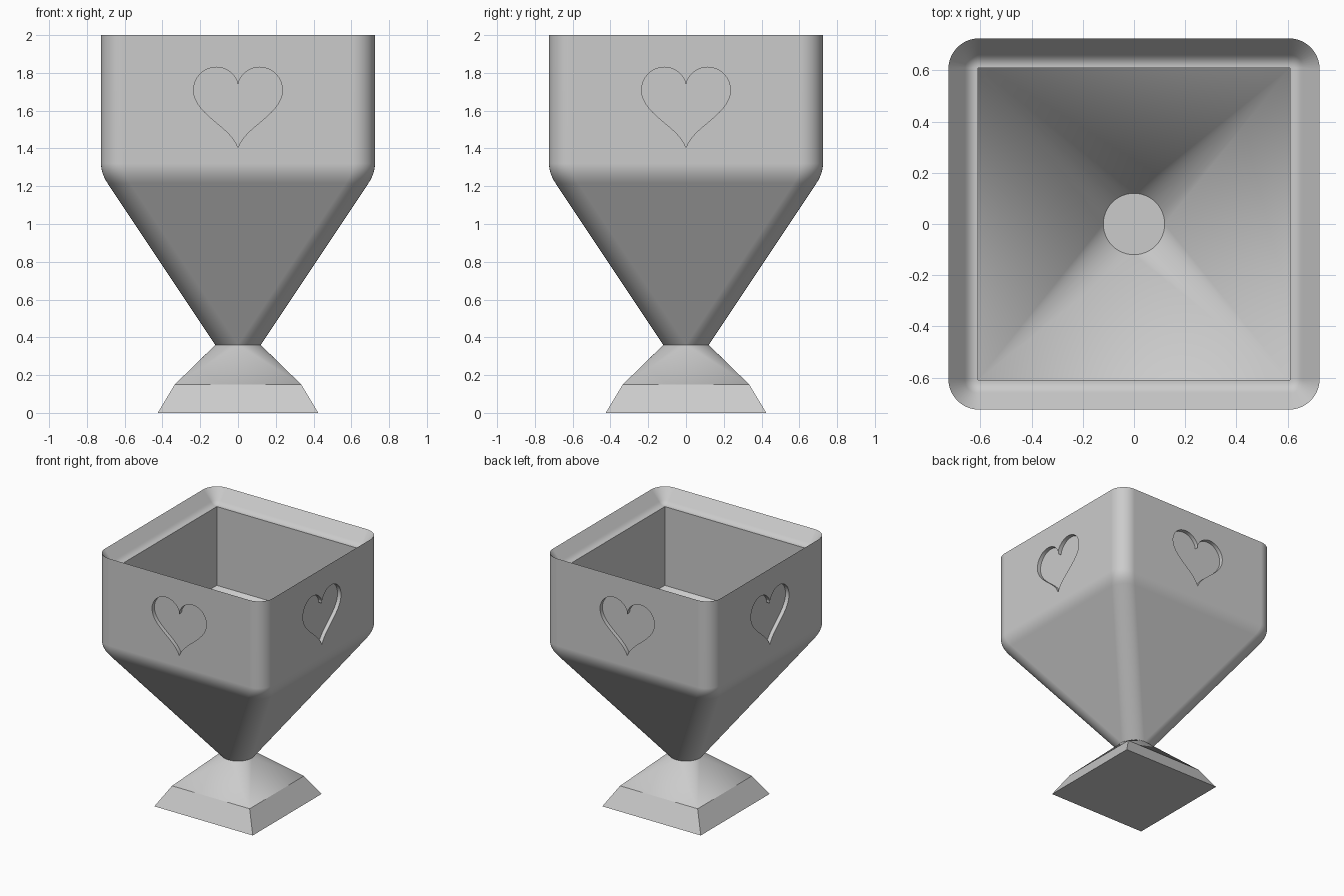
import bpy, bmesh, math
from mathutils import Vector, Matrix

cube = bpy.data.objects.get("Cube")
if cube:
    bpy.data.objects.remove(cube, do_unlink=True)

ARC = 12  # segments per rounded corner

gray = bpy.data.materials.new("light_gray")
gray.use_nodes = True
gray.diffuse_color = (0.6, 0.6, 0.6, 1)
gray.node_tree.nodes["Principled BSDF"].inputs["Base Color"].default_value = gray.diffuse_color


def bezier(points, steps):
    """Sample a Bezier curve of any degree."""
    degree = len(points) - 1
    out = []
    for s in range(steps + 1):
        t = s / steps
        out.append(sum((Vector(p) * (math.comb(degree, i) * t**i * (1 - t)**(degree - i))
                        for i, p in enumerate(points)), Vector((0,) * len(points[0]))))
    return out


def ring(bm, half, radius, z):
    """Rounded square; zero radius is a sharp square, radius = half is a circle."""
    verts = []
    for corner in range(4):
        start = corner * math.pi / 2
        cx = (half - radius) * math.sqrt(2) * math.cos(start + math.pi / 4)
        cy = (half - radius) * math.sqrt(2) * math.sin(start + math.pi / 4)
        for i in range(ARC + 1):
            a = start + i / ARC * math.pi / 2
            verts.append(bm.verts.new((cx + radius * math.cos(a), cy + radius * math.sin(a), z)))
    return verts


def make_object(name, bm):
    bmesh.ops.recalc_face_normals(bm, faces=bm.faces[:])
    mesh = bpy.data.meshes.new(name)
    bm.to_mesh(mesh)
    bm.free()
    mesh.materials.append(gray)
    obj = bpy.data.objects.new(name, mesh)
    bpy.context.collection.objects.link(obj)
    return obj


def loft(name, sections, cap_end=True):
    """Skin a list of (half width, corner radius, height) sections."""
    bm = bmesh.new()
    rings = [ring(bm, *s) for s in sections]
    count = len(rings[0])
    for low, high in zip(rings, rings[1:]):
        for i in range(count):
            j = (i + 1) % count
            bm.faces.new((low[i], low[j], high[j], high[i]))
    bm.faces.new(rings[0])
    if cap_end:
        bm.faces.new(rings[-1])
    bmesh.ops.remove_doubles(bm, verts=bm.verts[:], dist=0.00002)
    return make_object(name, bm)


def activate(obj):
    bpy.ops.object.select_all(action="DESELECT")
    obj.select_set(True)
    bpy.context.view_layer.objects.active = obj


def smooth(obj):
    activate(obj)
    bpy.ops.object.shade_smooth_by_angle(angle=math.radians(12))


# Foot: square base blending into a round neck
foot = loft("foot", [(0.425, 0, 0), (0.335, 0, 0.15), (0.12, 0.12, 0.36)], cap_end=False)

# Bowl: outer taper, rounded shoulder, upright wall, sloped lip, hollow inside
R = 0.12
outside = [(R, R, 0.36)]
outside += bezier([(0.69, R, 1.215), (0.725, R, 1.267), (0.725, R, 1.32)], 6)
outside += [(0.725, R, 2)]
lip = bezier([(0.66, 0.05, 1.92), (0.64, 0.03, 1.895), (0.615, 0.005, 1.895)], 8)
inside = [(0.61, 0, 1.895), (0.61, 0, 1.28), (R, R, 0.56)]
bowl = loft("bowl", outside + lip + inside)

# Heart outline: round lobe, then a curve running down to the point
half_heart = [(0, 1.73)]
for i in range(17):
    a = math.radians(160 - 10 * i)
    half_heart.append((0.115 + 0.12 * math.cos(a), 1.71 + 0.12 * math.sin(a)))
half_heart += [tuple(p) for p in bezier(
    [(0.235, 1.71), (0.235, 1.58), (0.04, 1.52), (0, 1.405)], 14)[1:]]
heart = half_heart + [(-x, z) for x, z in reversed(half_heart[1:-1])]

# Heart recesses on all four sides
bm = bmesh.new()
for side in range(4):
    turn = Matrix.Rotation(side * math.pi / 2, 3, "Z")
    front = [bm.verts.new(turn @ Vector((x, -0.8, z))) for x, z in heart]
    back = [bm.verts.new(turn @ Vector((x, -0.695, z))) for x, z in heart]
    bm.faces.new(front)
    bm.faces.new(back)
    for i in range(len(heart)):
        j = (i + 1) % len(heart)
        bm.faces.new((front[i], front[j], back[j], back[i]))
cutter = make_object("heart_cutter", bm)
cutter.hide_render = True

activate(bowl)
cut = bowl.modifiers.new("heart_recesses", "BOOLEAN")
cut.operation = "DIFFERENCE"
cut.solver = "EXACT"
cut.object = cutter
bpy.ops.object.modifier_apply(modifier=cut.name)
bpy.data.objects.remove(cutter, do_unlink=True)

for part in (foot, bowl):
    smooth(part)

# Keep the large bowl walls flat beside the rounded corners
flat = bowl.modifiers.new("flat_walls", "WEIGHTED_NORMAL")
flat.keep_sharp = True
